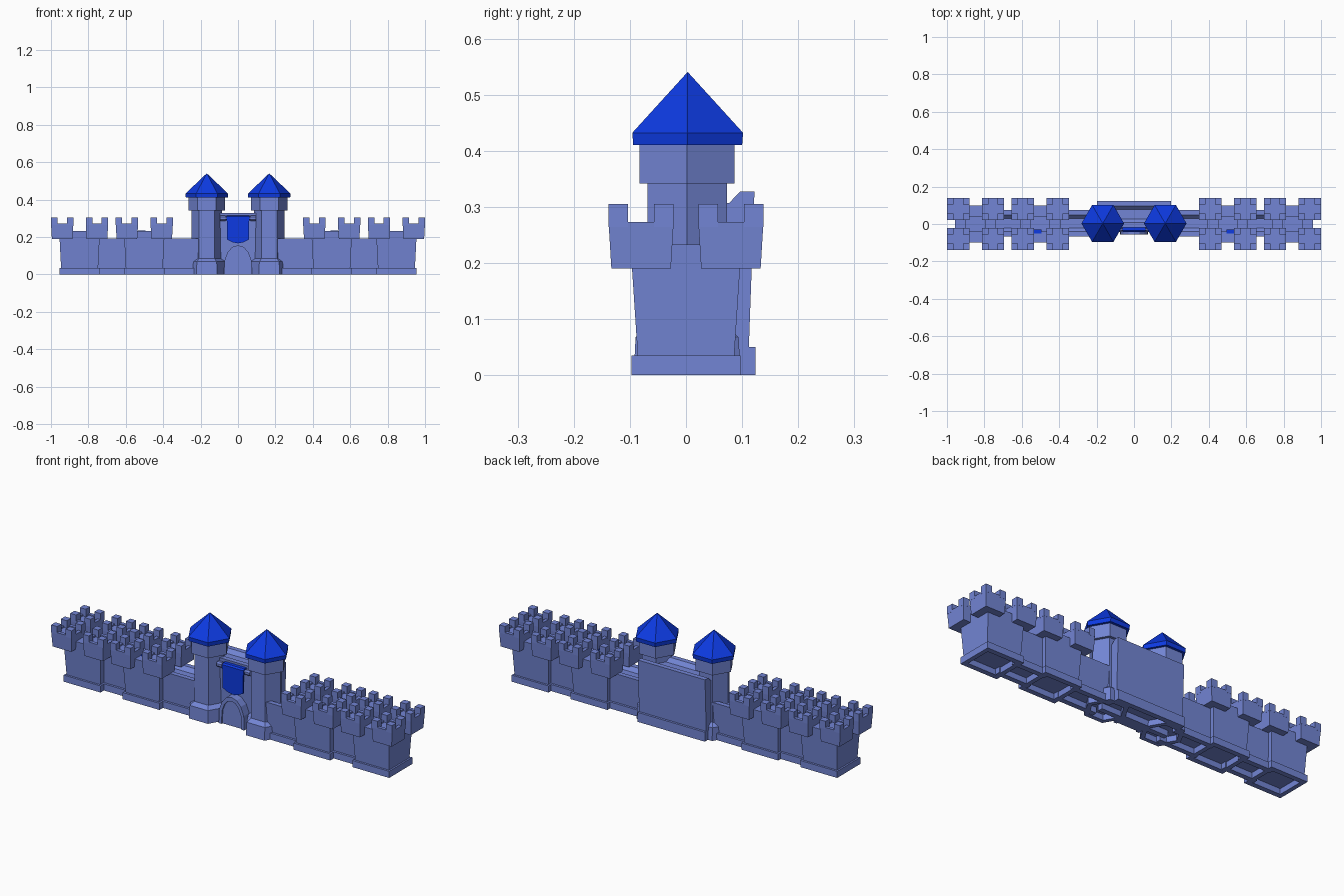
import bpy, bmesh, math

if "Cube" in bpy.data.objects:
    bpy.data.objects.remove(bpy.data.objects["Cube"])


def material(name, rgb):
    m = bpy.data.materials.new(name)
    m.diffuse_color = (*rgb, 1)
    m.use_nodes = True
    m.node_tree.nodes["Principled BSDF"].inputs["Base Color"].default_value = m.diffuse_color
    return m


STONE = material("stone_blue", (0.17, 0.235, 0.66))
BLUE = material("royal_blue", (0.004, 0.042, 0.76))


def finish(name, bm, mat, loc):
    bmesh.ops.recalc_face_normals(bm, faces=bm.faces)
    me = bpy.data.meshes.new(name)
    bm.to_mesh(me)
    bm.free()
    me.materials.append(mat)
    ob = bpy.data.objects.new(name, me)
    ob.location = loc
    bpy.context.collection.objects.link(ob)
    return ob


def loft(name, rings, loc, mat=STONE, sides=4):
    """Stack rings (half x, half y, z) of rectangles, or hexagons of radius half x."""
    bm = bmesh.new()
    loops = []
    for hx, hy, z in rings:
        if sides == 4:
            pts = [(-hx, -hy), (hx, -hy), (hx, hy), (-hx, hy)]
        else:
            pts = [(hx * math.cos(i * math.tau / sides), hy * math.sin(i * math.tau / sides))
                   for i in range(sides)]
        loops.append([bm.verts.new((x, y, z)) for x, y in pts])
    for a, b in zip(loops, loops[1:]):
        for i in range(sides):
            j = (i + 1) % sides
            bm.faces.new((a[i], a[j], b[j], b[i]))
    bm.faces.new(loops[0])
    bm.faces.new(loops[-1])
    bmesh.ops.remove_doubles(bm, verts=bm.verts, dist=1e-5)
    return finish(name, bm, mat, loc)


def prism(name, pts, lo, hi, axis, mat=STONE, loc=(0, 0, 0)):
    """Extrude a profile along x (profile is y, z) or along y (profile is x, z)."""
    bm = bmesh.new()
    put = (lambda a, b, d: (d, a, b)) if axis == "x" else (lambda a, b, d: (a, d, b))
    f = bm.faces.new([bm.verts.new(put(a, b, lo)) for a, b in pts])
    new = bmesh.ops.extrude_face_region(bm, geom=[f])["geom"]
    d = put(0, 0, hi - lo)
    bmesh.ops.translate(bm, vec=d, verts=[v for v in new if isinstance(v, bmesh.types.BMVert)])
    return finish(name, bm, mat, loc)


def wall(name, x0, x1, yc, h, plinth):
    # Flared wall with a plinth, hollow foot and a sunken walkway
    half = [(.045, .03), (.045, 0), (.072, 0), (.072, plinth), (.060, plinth),
            (.070, h), (.044, h), (.025, h - .02)]
    prism(name, half + [(-y, z) for y, z in reversed(half)], x0, x1, "x", loc=(0, yc, 0))


def turret(name, x, y):
    # Corner turret with four merlons
    loft(name, [(.055, .053, .19), (.060, .058, .273), (.042, .040, .273), (.042, .040, .265)],
         (x, y, 0))
    for sx in (-1, 1):
        for sy in (-1, 1):
            loft(name + "_merlon", [(.0175, .0175, .264), (.0175, .0175, .305)],
                 (x + sx * .0425, y + sy * .0405, 0))


for s in (-1, 1):
    side = "left" if s < 0 else "right"
    # Square wall towers with turrets at the corners
    for label, cx in (("outer", .847), ("inner", .501)):
        loft(f"{side}_{label}_tower",
             [(.085, .07, .03), (.085, .07, 0), (.108, .097, 0), (.108, .097, .035),
              (.099, .086, .035), (.109, .099, .233), (.05, .04, .233), (.05, .04, .2)],
             (s * cx, 0, 0))
        for tx in (-.093, .093):
            for ty in (-.08, .08):
                turret(f"{side}_{label}_turret", s * cx + tx, ty)
    # Small blue hanging inside the inner tower
    loft(f"{side}_inner_tower_banner", [(.02, .011, .19), (.02, .011, .236)],
         (s * .515, -.041, 0), BLUE)
    # Curtain walls
    for x0, x1 in ((.58, .77), (.19, .42)):
        wall(f"{side}_curtain_wall", *sorted((s * x0, s * x1)), .004, .192, .035)
    # Hexagonal gate tower: flared foot, shaft, wider head, pointed roof
    k = math.radians(60)
    a = 1.0 / 1.0
    loft(f"{side}_gate_tower",
         [(r, r, z) for r, z in ((.085, .03), (.085, 0), (.110, 0), (.106, .068), (.082, .085),
                                 (.082, .342), (.098, .342), (.098, .415))],
         (s * .167, .002, 0), sides=6)
    loft(f"{side}_gate_roof",
         [(.112, .112, .41), (.114, .114, .432), (.0005, .0005, .54)],
         (s * .167, .003, 0), BLUE, sides=6)

# Gatehouse block between the towers
wall("gatehouse", -.197, .197, .052, .327, .05)

# Arched gate frame with a recessed door
outer = [(.075, 0), (.072, .075), (.055, .120), (.030, .147), (0, .156)]
inner = [(.058, 0), (.056, .070), (.042, .106), (.023, .128), (0, .135)]


def mirrored(p):
    return p + [(-x, z) for x, z in reversed(p[:-1])]


prism("gate_arch", mirrored(outer) + list(reversed(mirrored(inner))), -.055, .02, "y")
prism("gate_door", mirrored(inner), -.047, .02, "y")

# Banner rod with end knobs
octagon = [(math.cos((i + .5) * math.tau / 8), math.sin((i + .5) * math.tau / 8)) for i in range(8)]
for label, r, x0, x1 in (("banner_rod", .009, -.09, .09), ("left_knob", .015, -.097, -.068),
                         ("right_knob", .015, .068, .097)):
    prism(label, [(-.029 + r * y, .300 + r * z) for y, z in octagon], x0, x1, "x")

# Banner: a fold over the rod and a pointed hanging sheet
prism("banner_fold", [(-.044, .285), (-.044, .309), (-.036, .316), (-.014, .316), (-.012, .285)],
      -.062, .062, "x", BLUE)
prism("banner_sheet", [(-.06, .30), (.06, .30), (.06, .187), (.03, .172), (0, .166),
                       (-.03, .172), (-.06, .187)], -.044, -.034, "y", BLUE)
